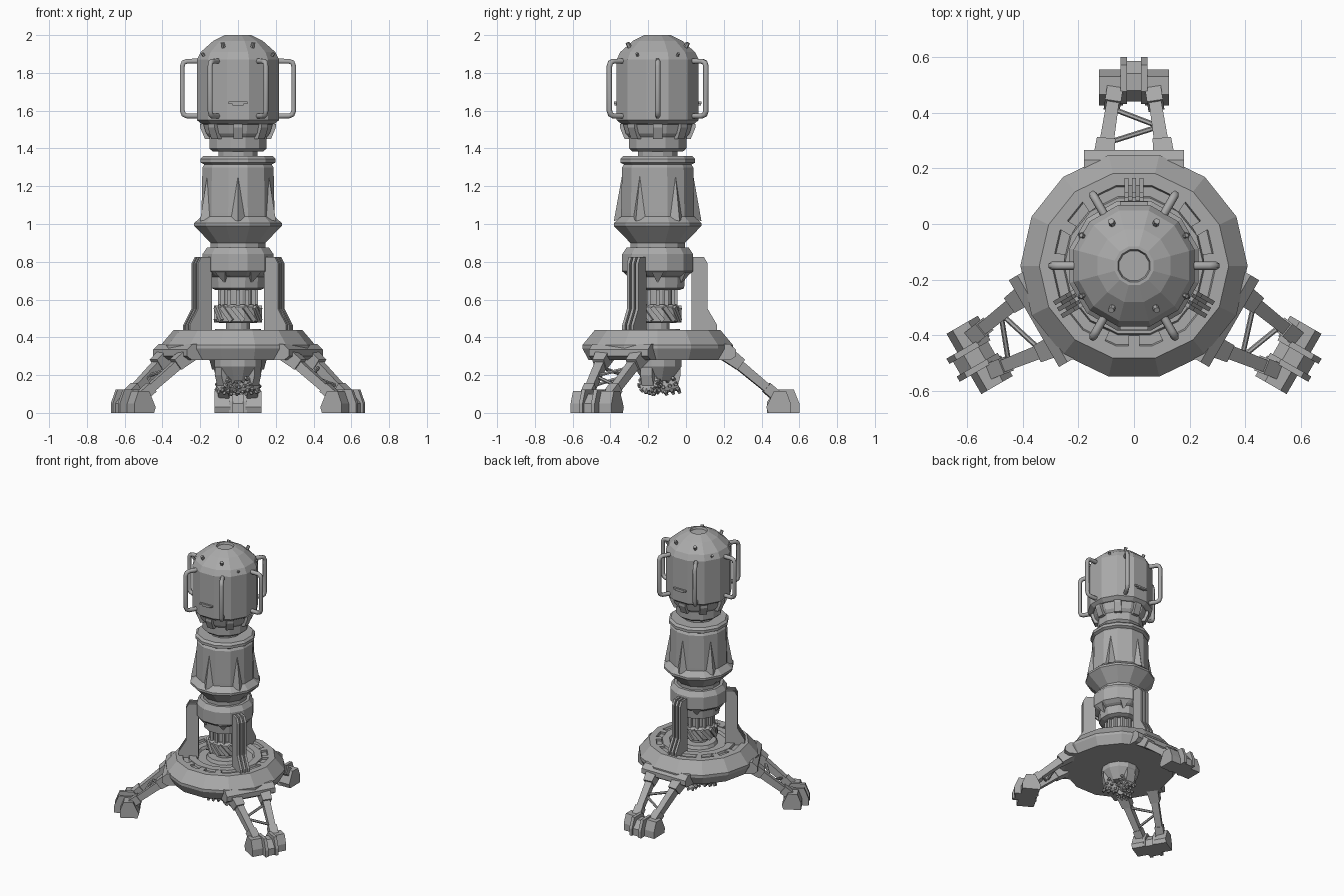
import bpy, bmesh
from math import radians, pi, cos, sin
from mathutils import Matrix, Vector

cube = bpy.data.objects.get("Cube")
if cube:
    bpy.data.objects.remove(cube, do_unlink=True)

grey = bpy.data.materials.new("metal_grey")
grey.use_nodes = True
GREY = (0.4, 0.4, 0.4, 1)
grey.diffuse_color = GREY
grey.node_tree.nodes["Principled BSDF"].inputs["Base Color"].default_value = GREY

AXIS = Matrix.Translation((0, -0.15, 0))      # vertical axis of the machine
LEGS = (90, 210, 330)


def around(angle):
    """Local frame: x points outward, y sideways, z up."""
    return AXIS @ Matrix.Rotation(radians(angle), 4, "Z")


def add_object(name, data, matrix=AXIS):
    ob = bpy.data.objects.new(name, data)
    ob.matrix_world = matrix
    data.materials.append(grey)
    bpy.context.collection.objects.link(ob)
    return ob


def finish(name, bm, matrix=AXIS):
    bmesh.ops.recalc_face_normals(bm, faces=bm.faces)
    me = bpy.data.meshes.new(name)
    bm.to_mesh(me)
    bm.free()
    return add_object(name, me, matrix)


def lathe(name, profile, sides=12, turn=0.5):
    """Revolve (radius, height) points, closed by flat caps."""
    bm = bmesh.new()
    rings = []
    for r, z in profile:
        angles = [2 * pi * (i + turn) / sides for i in range(sides)]
        rings.append([bm.verts.new((r * cos(a), r * sin(a), z)) for a in angles])
    for a, b in zip(rings, rings[1:]):
        for i in range(sides):
            j = (i + 1) % sides
            bm.faces.new((a[i], a[j], b[j], b[i]))
    bm.faces.new(rings[0])
    bm.faces.new(rings[-1])
    return finish(name, bm)


def prism(bm, profile, y0, y1):
    """Extrude an outward/height profile sideways."""
    face = bm.faces.new([bm.verts.new((r, y0, z)) for r, z in profile])
    ext = bmesh.ops.extrude_face_region(bm, geom=[face])["geom"]
    verts = [v for v in ext if isinstance(v, bmesh.types.BMVert)]
    bmesh.ops.translate(bm, verts=verts, vec=(0, y1 - y0, 0))


def beam(bm, a, b, w1, w2=None, sides=4):
    """Straight bar from a to b, optionally tapered."""
    a, b = Vector(a), Vector(b)
    d = b - a
    rot = d.to_track_quat("Z", "Y").to_matrix().to_4x4()
    m = Matrix.Translation((a + b) / 2) @ rot @ Matrix.Rotation(pi / sides, 4, "Z")
    k = cos(pi / sides) * 2
    bmesh.ops.create_cone(bm, cap_ends=True, segments=sides, radius1=w1 / k,
                          radius2=(w2 or w1) / k, depth=d.length, matrix=m)


# Round body sections
lathe("head", [(0.15, 1.52), (0.2, 1.53), (0.225, 1.55), (0.225, 1.87), (0.205, 1.91),
               (0.135, 1.97), (0.072, 2.0), (0.06, 2.0), (0.055, 1.985)])
lathe("head_collar", [(0.14, 1.385), (0.157, 1.4), (0.157, 1.46), (0.175, 1.48), (0.19, 1.53)])
lathe("upper_neck", [(0.108, 1.34), (0.108, 1.4)])
lathe("main_body", [(0.15, 0.9), (0.165, 0.915), (0.24, 0.99), (0.24, 1.005), (0.2, 1.04),
                    (0.2, 1.06), (0.195, 1.3), (0.185, 1.315), (0.205, 1.325),
                    (0.205, 1.345), (0.19, 1.36), (0.1, 1.36)])
lathe("lower_neck", [(0.15, 0.86), (0.15, 0.92)])
lathe("lower_collar", [(0.12, 0.65), (0.145, 0.66), (0.15, 0.72), (0.17, 0.73), (0.195, 0.75),
                       (0.195, 0.84), (0.17, 0.875), (0.14, 0.875)])
lathe("shaft", [(0.065, 0.4), (0.065, 0.5), (0.09, 0.52), (0.09, 0.66)])
lathe("threaded_ring", [(0.1, 0.475), (0.118, 0.485), (0.118, 0.56), (0.1, 0.575)])
lathe("base_disc", [(0.1, 0.28), (0.375, 0.28), (0.408, 0.34), (0.408, 0.36), (0.34, 0.44),
                    (0.295, 0.44), (0.29, 0.425), (0.255, 0.425), (0.25, 0.44), (0.2, 0.44),
                    (0.19, 0.422), (0.13, 0.422), (0.12, 0.445), (0.08, 0.445)], 14, 0)
lathe("drill_hub", [(0.08, 0.17), (0.1, 0.2), (0.13, 0.245), (0.13, 0.29)], 12)

# Handles around the head
for k in range(6):
    cu = bpy.data.curves.new("head_handle", "CURVE")
    cu.dimensions = "3D"
    cu.bevel_depth = 0.015
    cu.bevel_resolution = 1
    cu.use_fill_caps = True
    path = [(0.2, 1.862), (0.27, 1.862), (0.288, 1.855), (0.295, 1.835),
            (0.295, 1.6), (0.288, 1.58), (0.27, 1.572), (0.2, 1.572)]
    sp = cu.splines.new("POLY")
    sp.points.add(len(path) - 1)
    for p, (r, z) in zip(sp.points, path):
        p.co = (r, 0, z, 1)
    add_object("head_handle", cu, around(60 * k))

# Bolts on the dome
bm = bmesh.new()
for sx in (-1, 1):
    for sy in (-1, 1):
        beam(bm, (sx * 0.075, sy * 0.145, 1.93), (sx * 0.082, sy * 0.16, 1.96), 0.02, sides=6)
        beam(bm, (sx * 0.18, sy * 0.105, 1.89), (sx * 0.19, sy * 0.11, 1.905), 0.014, sides=6)
finish("dome_bolts", bm)

# Slit marks, front and back
for a in (90, 270):
    bm = bmesh.new()
    m = Matrix.Translation((0.22, 0, 1.642))
    bmesh.ops.create_cube(bm, size=1, matrix=m @ Matrix.Diagonal((0.022, 0.1, 0.012, 1)))
    bmesh.ops.create_cube(bm, size=1, matrix=m @ Matrix.Translation((0, 0, -0.009))
                          @ Matrix.Diagonal((0.018, 0.06, 0.01, 1)))
    finish("head_slit", bm, around(a))

# Clamps under the head
for k in range(8):
    bm = bmesh.new()
    prism(bm, [(0.14, 1.45), (0.175, 1.45), (0.2, 1.51), (0.2, 1.53), (0.14, 1.53)], -0.025, 0.025)
    finish("head_clamp", bm, around(45 * k + 22.5 * 4))

# Tapered ridges on the main body, short spikes under the collar
for k in range(6):
    bm = bmesh.new()
    base = [(0.185, -0.045, 1.03), (0.232, 0, 1.015), (0.185, 0.045, 1.03)]
    corners = [bm.verts.new(c) for c in base]
    tip = bm.verts.new((0.188, 0, 1.26))
    bm.faces.new(corners)
    for i in range(3):
        bm.faces.new((corners[i], corners[(i + 1) % 3], tip))
    finish("body_ridge", bm, around(30 + 60 * k))
    bm = bmesh.new()
    beam(bm, (0.158, 0, 0.75), (0.142, 0, 0.69), 0.06, 0.006)
    finish("collar_spike", bm, around(60 * k))

# Shaft ribs and slanted thread teeth
bm = bmesh.new()
for k in range(12):
    turn = Matrix.Rotation(2 * pi * k / 12, 4, "Z")
    beam(bm, turn @ Vector((0.095, 0, 0.565)), turn @ Vector((0.095, 0, 0.655)), 0.02)
    beam(bm, turn @ Vector((0.115, -0.03, 0.56)), turn @ Vector((0.115, 0.03, 0.487)), 0.024)
finish("shaft_ribs", bm)

upright = [(0.18, 0.42), (0.315, 0.42), (0.315, 0.465), (0.265, 0.55),
           (0.265, 0.79), (0.245, 0.825), (0.18, 0.825)]
groove = [(0.19, 0.42), (0.295, 0.42), (0.25, 0.55), (0.25, 0.78), (0.235, 0.81), (0.19, 0.81)]
foot_side = [(0.585, 0), (0.575, 0.03), (0.615, 0.115), (0.68, 0.115), (0.705, 0.05), (0.705, 0)]
foot_mid = [(0.58, 0), (0.58, 0.06), (0.625, 0.125), (0.72, 0.125), (0.75, 0.05), (0.75, 0)]

for a in LEGS:
    frame = around(a)

    # Grooved upright
    bm = bmesh.new()
    for y in (-0.027, 0, 0.027):
        prism(bm, upright, y - 0.008, y + 0.008)
    prism(bm, groove, -0.03, 0.03)
    finish("upright", bm, frame)

    # Mounting bracket on the rim
    bm = bmesh.new()
    prism(bm, [(0.3, 0.28), (0.385, 0.28), (0.415, 0.3), (0.415, 0.335), (0.38, 0.365),
               (0.3, 0.365)], -0.18, 0.18)
    finish("leg_bracket", bm, frame)

    # Two struts with sockets and zigzag braces
    bm = bmesh.new()
    for s in (-1, 1):
        beam(bm, (0.36, s * 0.11, 0.315), (0.44, s * 0.102, 0.255), 0.08, 0.066)
        beam(bm, (0.4, s * 0.105, 0.28), (0.64, s * 0.068, 0.08), 0.052, 0.042)
        beam(bm, (0.575, s * 0.078, 0.135), (0.64, s * 0.068, 0.08), 0.058)
    zigzag = [(0.44, 0.1, 0.245), (0.5, -0.09, 0.195), (0.565, 0.08, 0.14)]
    for p, q in zip(zigzag, zigzag[1:]):
        beam(bm, p, q, 0.016, sides=6)
    finish("leg_struts", bm, frame)

    # Foot
    bm = bmesh.new()
    prism(bm, foot_side, -0.125, -0.04)
    prism(bm, foot_side, 0.04, 0.125)
    for s in (-1, 1):
        prism(bm, foot_mid, s * 0.026, s * 0.048)
    prism(bm, [(0.59, 0), (0.59, 0.05), (0.63, 0.1), (0.69, 0.1), (0.735, 0.05), (0.735, 0)],
          -0.027, 0.027)
    finish("foot", bm, frame)

    # Drill arm and studded cutting cone
    bm = bmesh.new()
    prism(bm, [(0.06, 0.28), (0.12, 0.28), (0.122, 0.2), (0.105, 0.14), (0.075, 0.15),
               (0.05, 0.21)], -0.035, 0.035)
    finish("drill_arm", bm, frame)
    bm = bmesh.new()
    start, end = Vector((0.098, 0, 0.165)), Vector((0.012, 0, 0.125))
    beam(bm, start, end, 0.1, 0.05, 10)
    axis = (end - start).normalized()
    side = axis.orthogonal().normalized()
    for t, r, n in ((0.08, 0.053, 10), (0.42, 0.044, 9), (0.78, 0.033, 7)):
        for i in range(n):
            out = Matrix.Rotation(2 * pi * i / n, 3, axis) @ side
            c = start.lerp(end, t) + out * r
            beam(bm, c - out * 0.012, c + out * 0.012, 0.022, 0.014, 6)
    finish("drill_cone", bm, frame)

# Raised plates in the ring of the disc, between the uprights
for a in LEGS:
    for off in (35, 60, 85):
        bm = bmesh.new()
        prism(bm, [(0.25, 0.42), (0.295, 0.42), (0.295, 0.44), (0.25, 0.44)], -0.02, 0.02)
        finish("disc_plate", bm, around(a + off))
